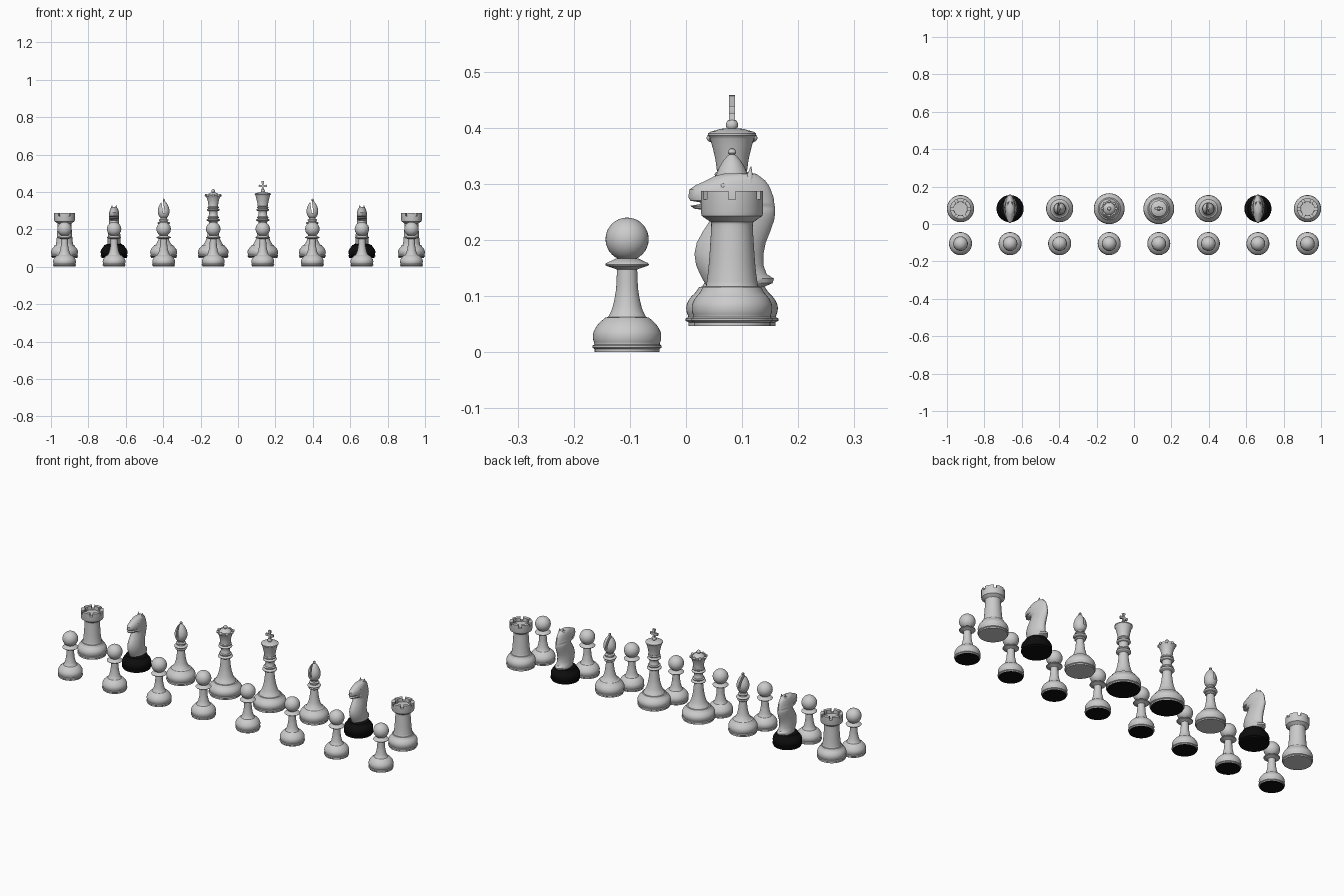
import bpy, bmesh
from math import sin, cos, pi, radians
from mathutils import Matrix, Vector

if "Cube" in bpy.data.objects:
    bpy.data.objects.remove(bpy.data.objects["Cube"])

SEG = 48
Z0, YB, YP, STEP = 0.047, 0.082, -0.105, 0.265
dark = bpy.data.materials.new("dark")
dark.diffuse_color = (0.004, 0.004, 0.004, 1)
dark.use_nodes = True
dark.node_tree.nodes["Principled BSDF"].inputs["Base Color"].default_value = dark.diffuse_color
grey = bpy.data.materials.new("grey")
grey.diffuse_color = (0.8, 0.8, 0.8, 1)
grey.use_nodes = True
grey.node_tree.nodes["Principled BSDF"].inputs["Base Color"].default_value = grey.diffuse_color


def finish(bm, name):
    bmesh.ops.recalc_face_normals(bm, faces=bm.faces)
    me = bpy.data.meshes.new(name)
    bm.to_mesh(me)
    bm.free()
    ob = bpy.data.objects.new(name, me)
    bpy.context.collection.objects.link(ob)
    return ob


def smooth(pts, n=4):
    # Catmull-Rom refinement of a profile
    p = [Vector(a) for a in pts]
    p = [2 * p[0] - p[1]] + p + [2 * p[-1] - p[-2]]
    out = []
    for i in range(1, len(p) - 2):
        a, b, c, d = p[i - 1:i + 3]
        for k in range(n):
            t = k / n
            out.append(tuple(0.5 * (2 * b + (c - a) * t + (2 * a - 5 * b + 4 * c - d) * t * t
                                    + (3 * b - a - 3 * c + d) * t ** 3)))
    return out + [tuple(p[-2])]


def ring(r, z, h):
    # rounded collar
    return [(r - h + h * cos(a), z + h * sin(a)) for a in [radians(d) for d in range(-90, 91, 30)]]


def foot(R, z, h, neck):
    base = [(0, 0), (.94, 0), (.94, .09), (1, .13), (1, .19), (.95, .22), (.95, .25)]
    bulge = smooth([(.95, .25), (.985, .38), (.98, .54), (.91, .7), (.79, .85), (neck + .04, .99)])
    return [(r * R, z + t * h) for r, t in base + bulge[1:] + [(neck - .03, 1)]]


def lathe(bm, prof):
    rows = []
    for r, z in prof:
        if r < 1e-5:
            rows.append([bm.verts.new((0, 0, z))])
        else:
            rows.append([bm.verts.new((r * cos(2 * pi * k / SEG), r * sin(2 * pi * k / SEG), z))
                         for k in range(SEG)])
    bridge(bm, rows)


def bridge(bm, rows):
    for a, b in zip(rows, rows[1:]):
        n = max(len(a), len(b))
        for k in range(n):
            j = (k + 1) % n
            q = [a[k % len(a)], a[j % len(a)], b[j % len(b)], b[k % len(b)]]
            bm.faces.new(list(dict.fromkeys(q)))


def ball(bm, x, y, z, r, seg=16):
    bmesh.ops.create_uvsphere(bm, u_segments=seg, v_segments=seg // 2, radius=r,
                              matrix=Matrix.Translation((x, y, z)))


def carve(ob, mats):
    # cut box slots out of an object and bake the result
    bm = bmesh.new()
    for m in mats:
        bmesh.ops.create_cube(bm, size=1, matrix=m)
        cutter = finish(bm, "cutter")
        cutter.hide_render = True
        mod = ob.modifiers.new("slot", 'BOOLEAN')
        mod.operation, mod.object, mod.solver = 'DIFFERENCE', cutter, 'EXACT'
        me = bpy.data.meshes.new_from_object(ob.evaluated_get(bpy.context.evaluated_depsgraph_get()))
        ob.modifiers.clear()
        ob.data = me
        bpy.data.objects.remove(cutter)
        bm = bmesh.new()
    bm.free()


def place(ob, y, columns, all_dark=False, dark_bottom=False):
    ob.data.materials.clear()
    ob.data.materials.append(dark if all_dark else grey)
    ob.data.materials.append(dark)
    low = min(v.co.z for v in ob.data.vertices)
    for f in ob.data.polygons:
        f.material_index = int(dark_bottom and f.center.z < low + 1e-4)
    bpy.ops.object.select_all(action='DESELECT')
    ob.select_set(True)
    bpy.context.view_layer.objects.active = ob
    bpy.ops.object.shade_smooth_by_angle(angle=radians(35))
    for n, i in enumerate(columns):
        o = ob
        if n:
            o = ob.copy()
            bpy.context.collection.objects.link(o)
        o.location = ((i - 3.5) * STEP, y, 0)


# pawns
bm = bmesh.new()
lathe(bm, foot(.0615, 0, .0625, .585)
      + smooth([(.033, .064), (.027, .077), (.0225, .095), (.0195, .115), (.018, .147)])
      + [(.022, .149), (.028, .151), (.0375, .154), (.039, .1565), (.037, .159), (.028, .163), (.02, .167), (0, .168)])
ball(bm, 0, 0, .2015, .0385, 32)
place(finish(bm, "pawn"), YP, range(8), dark_bottom=True)

# rooks
bm = bmesh.new()
lathe(bm, foot(.0725, Z0, .07, .68)
      + smooth([(.046, .119), (.042, .15), (.039, .19), (.037, .225), (.038, .232)])
      + [(.044, .236), (.054, .243), (.0555, .25), (.0555, .287), (.037, .287), (.036, .268), (0, .266)])
rook = finish(bm, "rook")
carve(rook, [Matrix.Rotation(a * pi / 3, 4, 'Z') @ Matrix.Translation((0, 0, .286))
             @ Matrix.Diagonal((.2, .013, .027, 1)) for a in range(3)])
place(rook, YB, (0, 7))

# bishops
bm = bmesh.new()
lathe(bm, foot(.0725, Z0, .07, .64)
      + smooth([(.042, .119), (.031, .138), (.024, .165), (.02, .195), (.018, .215)])
      + ring(.027, .220, .004) + [(.02, .226)] + ring(.033, .234, .005) + [(.021, .241)]
      + ring(.025, .250, .004) + [(.017, .256)]
      + smooth([(.017, .262), (.026, .273), (.0315, .293), (.0285, .315), (.019, .336), (.009, .349), (.005, .352)])
      + [(.0075, .355), (.0075, .358), (.005, .362), (0, .364)])
bishop = finish(bm, "bishop")
carve(bishop, [Matrix.Translation((-.005, 0, .332)) @ Matrix.Rotation(radians(-8), 4, 'Y')
               @ Matrix.Diagonal((.009, .1, .09, 1))])
place(bishop, YB, (2, 5))

# stem shared by queen and king
royal = (foot(.0825, Z0, .07, .67)
         + smooth([(.052, .119), (.04, .14), (.031, .17), (.026, .2), (.022, .24)])
         + [(.027, .243)] + ring(.036, .25, .005) + [(.026, .257)] + ring(.031, .264, .004)
         + smooth([(.025, .269), (.022, .285), (.024, .297)])
         + ring(.034, .304, .005) + [(.026, .311)] + ring(.031, .317, .004) + [(.026, .323)])

# queen
bm = bmesh.new()
lathe(bm, royal + smooth([(.026, .324), (.028, .345), (.034, .366), (.041, .38)])
      + [(.041, .384), (.034, .384), (.033, .38), (.024, .391), (.012, .397), (0, .399)])
ball(bm, 0, 0, .405, .01)
for k in range(8):
    ball(bm, .038 * cos(k * pi / 4), .038 * sin(k * pi / 4), .382, .0075, 12)
place(finish(bm, "queen"), YB, (3,), dark_bottom=True)

# king with cross
bm = bmesh.new()
lathe(bm, royal + smooth([(.027, .324), (.03, .345), (.036, .37), (.04, .383)])
      + [(.043, .386), (.043, .39), (.038, .393), (.02, .398), (0, .4)])
ball(bm, 0, 0, .405, .011)
pts = []
for k in range(4):
    rot = Matrix.Rotation(k * pi / 2, 2)
    arm = .025 if k % 2 else .021
    pts += [rot @ Vector(p) for p in ((arm, -.007), (arm + .001, 0), (arm, .007), (.0045, .0045))]
face = bm.faces.new([bm.verts.new((p.x, -.005, .432 + p.y)) for p in pts])
ext = bmesh.ops.extrude_face_region(bm, geom=[face], use_keep_orig=True)
bmesh.ops.translate(bm, vec=(0, .01, 0), verts=[v for v in ext['geom'] if isinstance(v, bmesh.types.BMVert)])
place(finish(bm, "king"), YB, (4,), dark_bottom=True)

# knight bases
bm = bmesh.new()
lathe(bm, foot(.0725, Z0, .07, .68) + [(.04, .121), (0, .122)])
place(finish(bm, "knight_base"), YB, (1, 6), all_dark=True)

# knight heads: slices of (height, front y, back y, half width)
slices = [(.116, .038, .138, .036), (.123, .034, .154, .036), (.131, .029, .157, .035), (.139, .025, .144, .034),
          (.155, .018, .138, .034), (.175, .015, .138, .033), (.195, .019, .142, .031), (.215, .03, .15, .029),
          (.235, .043, .157, .027), (.248, .048, .159, .027), (.253, .034, .159, .027), (.256, .014, .159, .027),
          (.261, .008, .158, .027), (.264, .026, .158, .027), (.267, .026, .157, .027), (.27, .008, .157, .027),
          (.276, .004, .156, .027), (.29, .006, .151, .026), (.298, .018, .147, .024), (.306, .036, .141, .022),
          (.313, .049, .132, .019), (.318, .065, .125, .013)]
bm = bmesh.new()
rows = [[bm.verts.new((0, .085 - YB, .116))]]
for z, f, b, w in slices:
    mid, half = (f + b) / 2 - YB, (b - f) / 2
    rows.append([bm.verts.new((w * sin(2 * pi * k / 32) * abs(sin(2 * pi * k / 32)) ** .2,
                               mid - half * cos(2 * pi * k / 32), z)) for k in range(32)])
rows.append([bm.verts.new((0, .098 - YB, .319))])
bridge(bm, rows)
for s in (-1, 1):
    # ears and eyes
    bmesh.ops.create_cone(bm, cap_ends=True, segments=12, radius1=.009, radius2=.0005, depth=.028,
                          matrix=Matrix.Translation((s * .011, .114 - YB, .317)) @ Matrix.Rotation(radians(-8), 4, 'X'))
    ball(bm, s * .02, .066 - YB, .296, .005, 12)
place(finish(bm, "knight_head"), YB, (1, 6))
